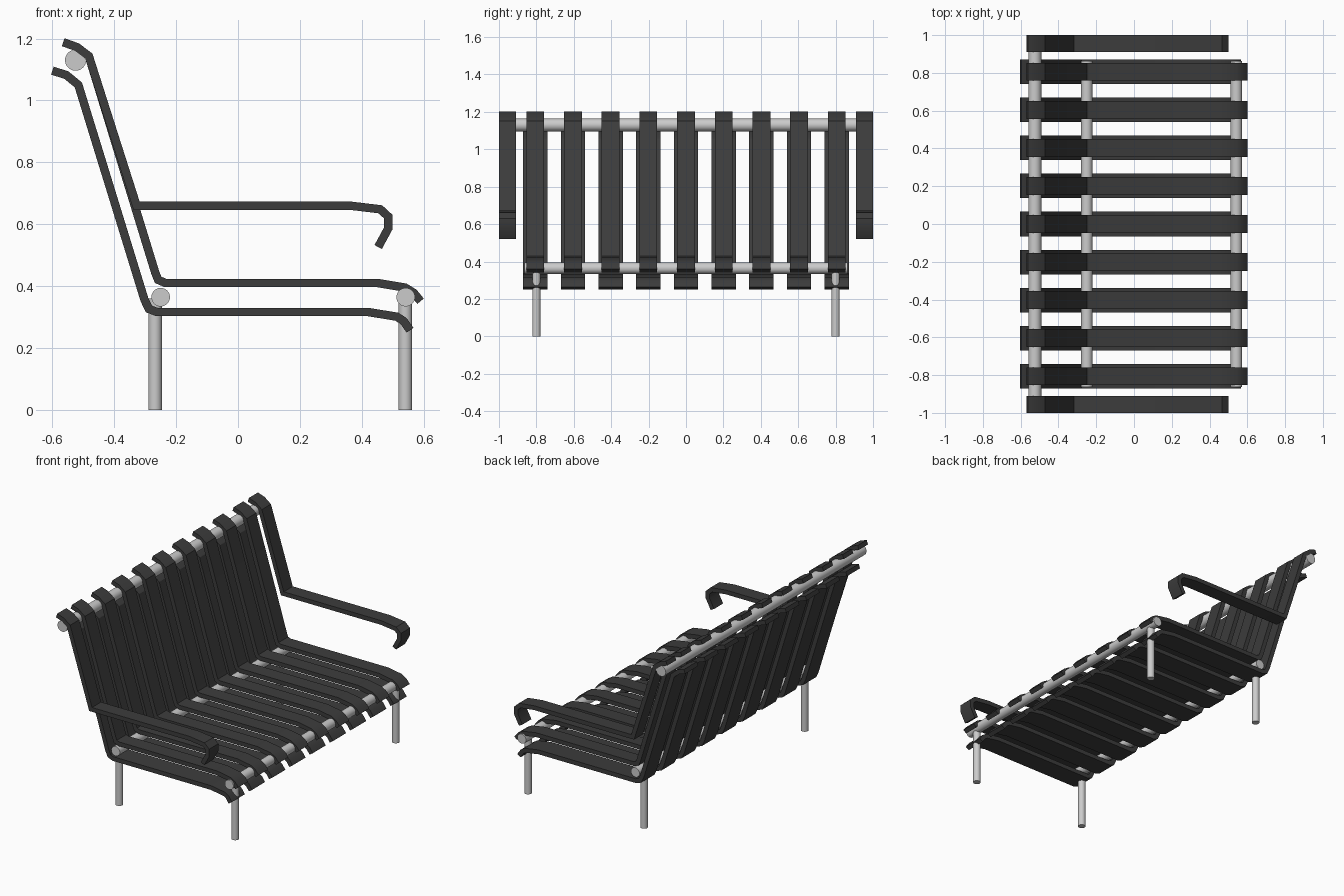
import bpy, bmesh, math
from mathutils import Vector, Matrix

if "Cube" in bpy.data.objects:
    bpy.data.objects.remove(bpy.data.objects["Cube"])

dark = bpy.data.materials.new("dark_slats")
dark.diffuse_color = (0.045, 0.045, 0.045, 1)
dark.use_nodes = True
dark.node_tree.nodes["Principled BSDF"].inputs["Base Color"].default_value = dark.diffuse_color


def finish(bm, name, material=None):
    bmesh.ops.recalc_face_normals(bm, faces=bm.faces)
    mesh = bpy.data.meshes.new(name)
    bm.to_mesh(mesh)
    bm.free()
    ob = bpy.data.objects.new(name, mesh)
    bpy.context.collection.objects.link(ob)
    if material:
        mesh.materials.append(material)
    bpy.ops.object.select_all(action='DESELECT')
    ob.select_set(True)
    bpy.context.view_layer.objects.active = ob
    bpy.ops.object.shade_smooth_by_angle(angle=math.radians(30))
    return ob


def strip(name, path, y, width, thick=0.027):
    """Bent flat bar: a centre line in x/z, thickened with mitred corners."""
    pts = [Vector(p) for p in path]
    bm = bmesh.new()
    rings = []
    for i, p in enumerate(pts):
        a = (p - pts[i - 1]).normalized() if i else (pts[1] - p).normalized()
        b = (pts[i + 1] - p).normalized() if i < len(pts) - 1 else a
        t = (a + b).normalized()
        n = Vector((-t.y, t.x)) * (thick / 2 / max(t.dot(a), 0.5))
        rings.append([bm.verts.new((q.x, y + s * width / 2, q.y))
                      for q, s in ((p + n, -1), (p + n, 1), (p - n, 1), (p - n, -1))])
    for r, s in zip(rings, rings[1:]):
        for k in range(4):
            bm.faces.new((r[k], r[(k + 1) % 4], s[(k + 1) % 4], s[k]))
    bm.faces.new(rings[0])
    bm.faces.new(rings[-1])
    return finish(bm, name, dark)


def tube(name, a, b, radius):
    a, b = Vector(a), Vector(b)
    d = b - a
    rot = d.to_track_quat('Z', 'Y').to_matrix().to_4x4()
    bm = bmesh.new()
    bmesh.ops.create_cone(bm, cap_ends=True, segments=32, radius1=radius,
                          radius2=radius, depth=d.length,
                          matrix=Matrix.Translation((a + b) / 2) @ rot)
    return finish(bm, name)


# Side profiles of the bent bars
back_top = [(-.565, 1.188), (-.52, 1.172), (-.482, 1.143)]
upper = back_top + [(-.268, .445), (-.258, .42), (-.235, .41), (.45, .41),
                    (.54, .395), (.568, .378), (.59, .351)]
lower = [(-.6, 1.096), (-.555, 1.082), (-.516, 1.05), (-.302, .355),
         (-.288, .326), (-.262, .316), (.42, .316), (.513, .301),
         (.535, .287), (.556, .257)]
arm = back_top + [(-.328, .66), (.36, .66), (.46, .648), (.486, .624),
                  (.486, .587), (.453, .526)]

# Slats in two layers
for i in range(9):
    y = (i - 4) * 0.2015
    strip("upper_slat", upper, y, 0.095)
    strip("lower_slat", lower, y, 0.13)

# Armrests and legs
for s in (-1, 1):
    strip("armrest", arm, s * 0.955, 0.09)
    tube("front_leg", (.541, s * .8, 0), (.541, s * .8, .36), .022)
    tube("rear_leg", (-.268, s * .8, 0), (-.268, s * .8, .36), .022)

# Cross rods
tube("top_rod", (-.525, -1, 1.13), (-.525, 1, 1.13), .034)
tube("rear_seat_rod", (-.25, -.863, .364), (-.25, .863, .364), .03)
tube("front_seat_rod", (.542, -.863, .364), (.542, .863, .364), .03)
